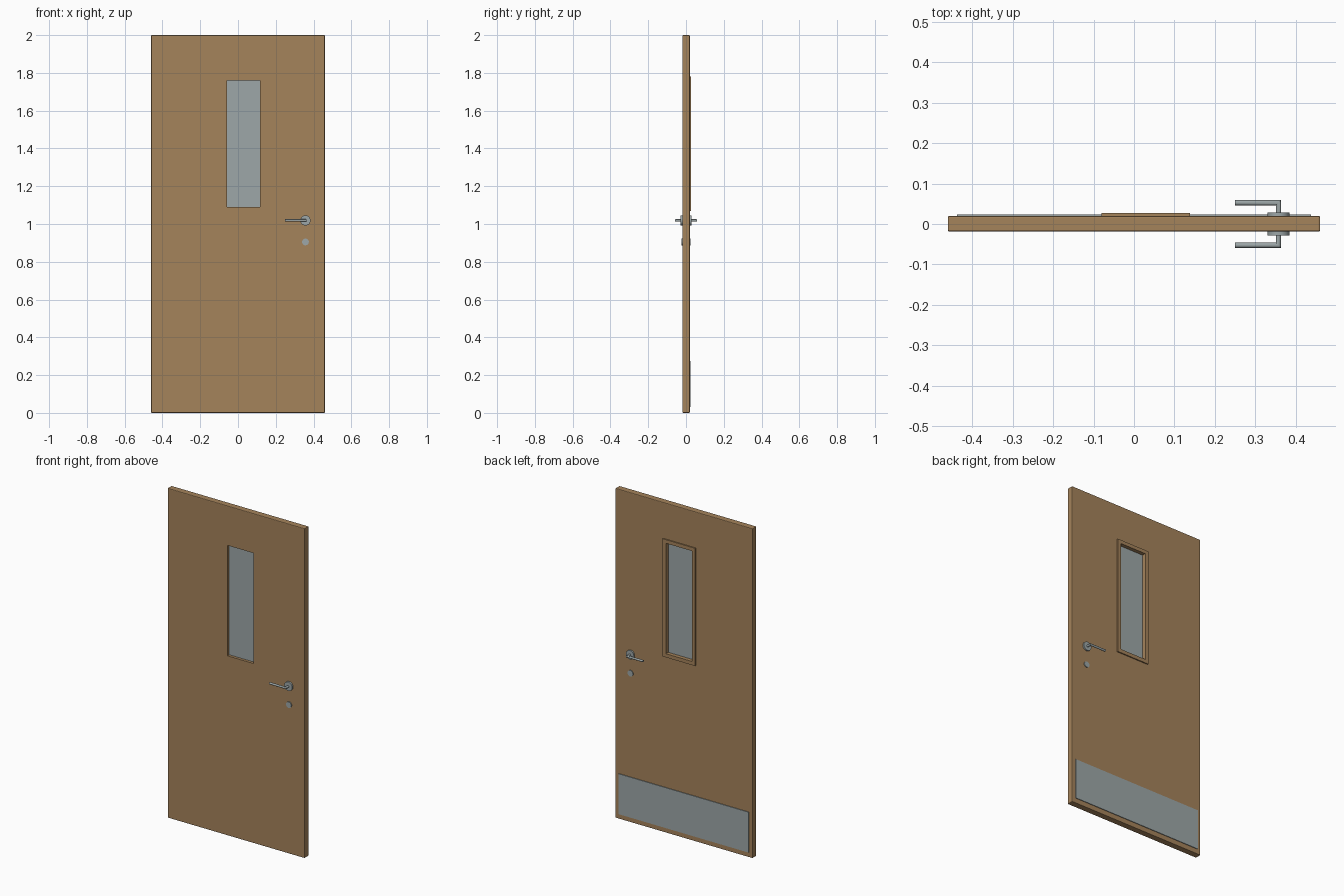
import bpy, bmesh, math
from mathutils import Matrix

if "Cube" in bpy.data.objects:
    bpy.data.objects.remove(bpy.data.objects["Cube"])


def material(name, rgb):
    m = bpy.data.materials.new(name)
    m.diffuse_color = (*rgb, 1)
    m.use_nodes = True
    m.node_tree.nodes["Principled BSDF"].inputs["Base Color"].default_value = m.diffuse_color
    return m


WOOD = material("wood brown", (0.376, 0.227, 0.105))
GREY = material("steel grey", (0.337, 0.386, 0.392))


def make(name, bm, mat):
    bmesh.ops.recalc_face_normals(bm, faces=bm.faces[:])
    me = bpy.data.meshes.new(name)
    bm.to_mesh(me)
    bm.free()
    me.materials.append(mat)
    ob = bpy.data.objects.new(name, me)
    bpy.context.collection.objects.link(ob)
    return ob


def box(name, x, y, z, mat, bevel=0.0):
    bm = bmesh.new()
    bmesh.ops.create_cube(bm, size=1)
    for v in bm.verts:
        v.co = [lo + (c + 0.5) * (hi - lo) for c, (lo, hi) in zip(v.co, (x, y, z))]
    if bevel:
        bmesh.ops.bevel(bm, geom=bm.edges[:], offset=bevel, segments=2,
                        profile=0.5, affect='EDGES')
    return make(name, bm, mat)


def smooth(ob):
    bpy.ops.object.select_all(action='DESELECT')
    ob.select_set(True)
    bpy.context.view_layer.objects.active = ob
    bpy.ops.object.shade_smooth_by_angle(angle=math.radians(35))


def disc(name, x, z, r, y0, y1):
    bm = bmesh.new()
    bmesh.ops.create_cone(bm, cap_ends=True, segments=32, radius1=r, radius2=r,
                          depth=abs(y1 - y0),
                          matrix=Matrix.Translation((x, (y0 + y1) / 2, z))
                          @ Matrix.Rotation(math.pi / 2, 4, 'X'))
    smooth(make(name, bm, GREY))


# Window opening
WX, WZ = (-0.058, 0.116), (1.09, 1.76)

# Door leaf with window cut through
door = box("door_leaf", (-0.46, 0.46), (-0.019, 0.020), (0, 2), WOOD, 0.004)
cutter = box("window_cutter", WX, (-0.1, 0.1), WZ, WOOD)
cutter.hide_render = True
mod = door.modifiers.new("window", 'BOOLEAN')
mod.operation, mod.object, mod.solver = 'DIFFERENCE', cutter, 'EXACT'
bpy.context.view_layer.objects.active = door
bpy.ops.object.modifier_apply(modifier=mod.name)
bpy.data.objects.remove(cutter)

# Glass pane
box("window_glass", WX, (-0.002, 0.004), WZ, GREY)

# Raised bead round the window on the back
B, FY = 0.022, (0.0195, 0.027)
for i in (0, 1):
    s = (-B, 0) if i == 0 else (0, B)
    box("window_bead_side", (WX[i] + s[0], WX[i] + s[1]), FY,
        (WZ[0] - B, WZ[1] + B), WOOD)
    box("window_bead_rail", WX, FY, (WZ[i] + s[0], WZ[i] + s[1]), WOOD)

# Kick plate on the back
box("kick_plate", (-0.437, 0.437), (0.0195, 0.024), (0.03, 0.275), GREY)


# Mitred lever handle: neck out of the door, then bar toward the hinges
def lever(side):
    cx, cz, r, n = 0.357, 1.019, 0.0065, 16
    bm = bmesh.new()
    rings = [[], [], []]
    for k in range(n):
        a = 2 * math.pi * k / n
        u, z = r * math.cos(a), cz + r * math.sin(a)
        pts = ((cx + u, 0.018), (cx + u, 0.0525 + u), (0.25, 0.0525 + u))
        for ring, (x, y) in zip(rings, pts):
            ring.append(bm.verts.new((x, side * y, z)))
    for p, q in zip(rings, rings[1:]):
        for k in range(n):
            j = (k + 1) % n
            bm.faces.new((p[k], p[j], q[j], q[k]))
    bm.faces.new(rings[0])
    bm.faces.new(rings[2])
    smooth(make("lever_handle", bm, GREY))


# Handle furniture on both faces
for side in (-1, 1):
    lever(side)
    disc("handle_rose", 0.357, 1.019, 0.027, side * 0.018, side * 0.029)
    disc("lock_rose", 0.357, 0.905, 0.018, side * 0.018, side * 0.025)
